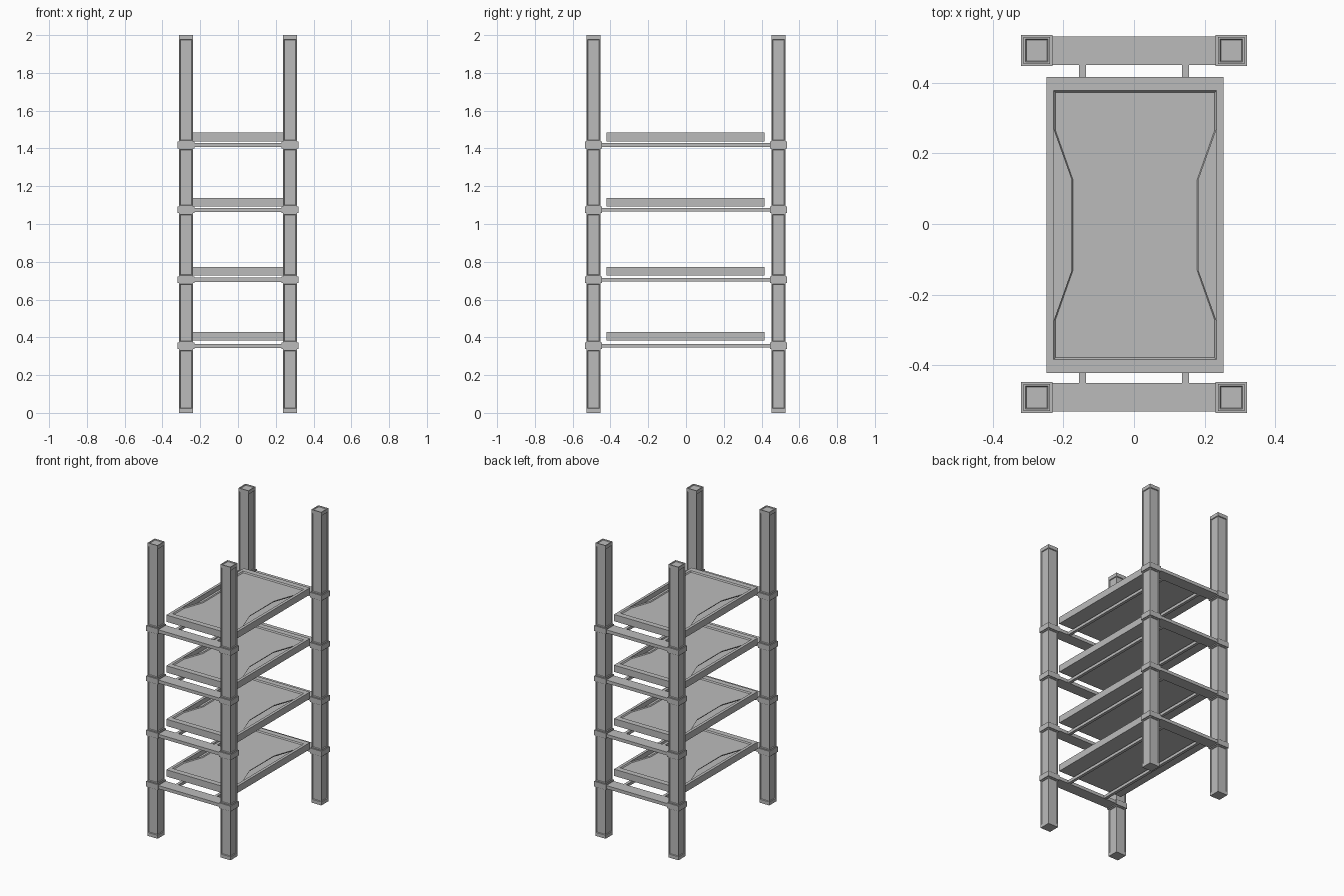
import bpy, bmesh

cube = bpy.data.objects.get("Cube")
if cube:
    bpy.data.objects.remove(cube, do_unlink=True)

grey = bpy.data.materials.new("grey")
grey.use_nodes = True
colour = (0.5, 0.5, 0.5, 1)
grey.diffuse_color = colour
grey.node_tree.nodes["Principled BSDF"].inputs["Base Color"].default_value = colour

POST_X, POST_Y, POST_W = 0.275, 0.49, 0.076
BAR_Z = [0.355, 0.705, 1.075, 1.418]
SHELF_Z = [0.405, 0.75, 1.115, 1.461]


def finish(bm, name):
    bmesh.ops.recalc_face_normals(bm, faces=bm.faces)
    mesh = bpy.data.meshes.new(name)
    bm.to_mesh(mesh)
    bm.free()
    mesh.materials.append(grey)
    obj = bpy.data.objects.new(name, mesh)
    bpy.context.collection.objects.link(obj)
    return obj


def add_box(bm, centre, size):
    verts = bmesh.ops.create_cube(bm, size=1)["verts"]
    bmesh.ops.scale(bm, vec=size, verts=verts)
    bmesh.ops.translate(bm, vec=centre, verts=verts)
    return list({f for v in verts for f in v.link_faces})


def box(name, centre, size):
    bm = bmesh.new()
    add_box(bm, centre, size)
    return finish(bm, name)


def post(name, x, y):
    # Stacked segments between the collars, each face with a sunken panel
    bm = bmesh.new()
    levels = [0] + BAR_Z + [2]
    for low, high in zip(levels, levels[1:]):
        faces = add_box(bm, (x, y, (low + high) / 2), (POST_W, POST_W, high - low))
        bm.normal_update()
        sides = [f for f in faces if abs(f.normal.z) < 0.5]
        if high == 2:
            sides += [f for f in faces if f.normal.z > 0.5]
        bmesh.ops.inset_individual(bm, faces=sides, thickness=0.008)
        for f in sides:
            if abs(f.normal.z) < 0.5:
                # Keep a deeper border at the ends of each panel
                mid = f.calc_center_median().z
                for v in f.verts:
                    v.co.z += 0.018 if v.co.z < mid else -0.018
        bmesh.ops.inset_individual(bm, faces=sides, thickness=0.004, depth=-0.005)
    return finish(bm, name)


def shelf(name, z):
    # Slab with a waisted, sunken top panel
    half_x, half_y, half_z = 0.25, 0.418, 0.023
    quarter = [(0.18, 0.13), (0.23, 0.27), (0.23, 0.38)]
    outline = quarter + [(-x, y) for x, y in reversed(quarter)]
    outline += [(-x, -y) for x, y in outline]
    bm = bmesh.new()
    slab = add_box(bm, (0, 0, 0), (2 * half_x, 2 * half_y, 2 * half_z))
    bm.normal_update()
    top = [f for f in slab if f.normal.z > 0.5]
    rim = list(top[0].edges)
    bmesh.ops.delete(bm, geom=top, context="FACES_ONLY")
    loop = [bm.verts.new((x, y, half_z)) for x, y in outline]
    panel = bm.faces.new(loop)
    loop_edges = list(panel.edges)
    bm.faces.remove(panel)
    bmesh.ops.triangle_fill(bm, use_beauty=True, use_dissolve=False,
                            edges=rim + loop_edges, normal=(0, 0, 1))
    for f in [f for f in bm.faces if set(f.verts) <= set(loop)]:
        bm.faces.remove(f)
    floor = [bm.verts.new((x * 0.975, y * 0.985, half_z - 0.008)) for x, y in outline]
    bm.faces.new(floor)
    for i in range(len(loop)):
        j = (i + 1) % len(loop)
        bm.faces.new((loop[i], loop[j], floor[j], floor[i]))
    obj = finish(bm, name)
    obj.location = (0.003, -0.003, z)
    return obj


# Corner posts
for end, sy in (("front", -1), ("back", 1)):
    for side, sx in (("right", -1), ("left", 1)):
        x, y = sx * POST_X, sy * POST_Y
        post(f"{end}_{side}_post", x, y)
        for n, z in enumerate(BAR_Z, 1):
            box(f"{end}_{side}_collar_{n}", (x, y, z), (0.088, 0.088, 0.036))

# Cross bars, long rails and shelves on each level
for n, (z, shelf_z) in enumerate(zip(BAR_Z, SHELF_Z), 1):
    for end, sy in (("front", -1), ("back", 1)):
        box(f"{end}_bar_{n}", (0, sy * POST_Y, z), (0.47, 0.08, 0.022))
    for side, sx in (("right", -1), ("left", 1)):
        box(f"{side}_rail_{n}", (sx * 0.146, 0, z), (0.02, 0.91, 0.02))
    shelf(f"shelf_{n}", shelf_z)
